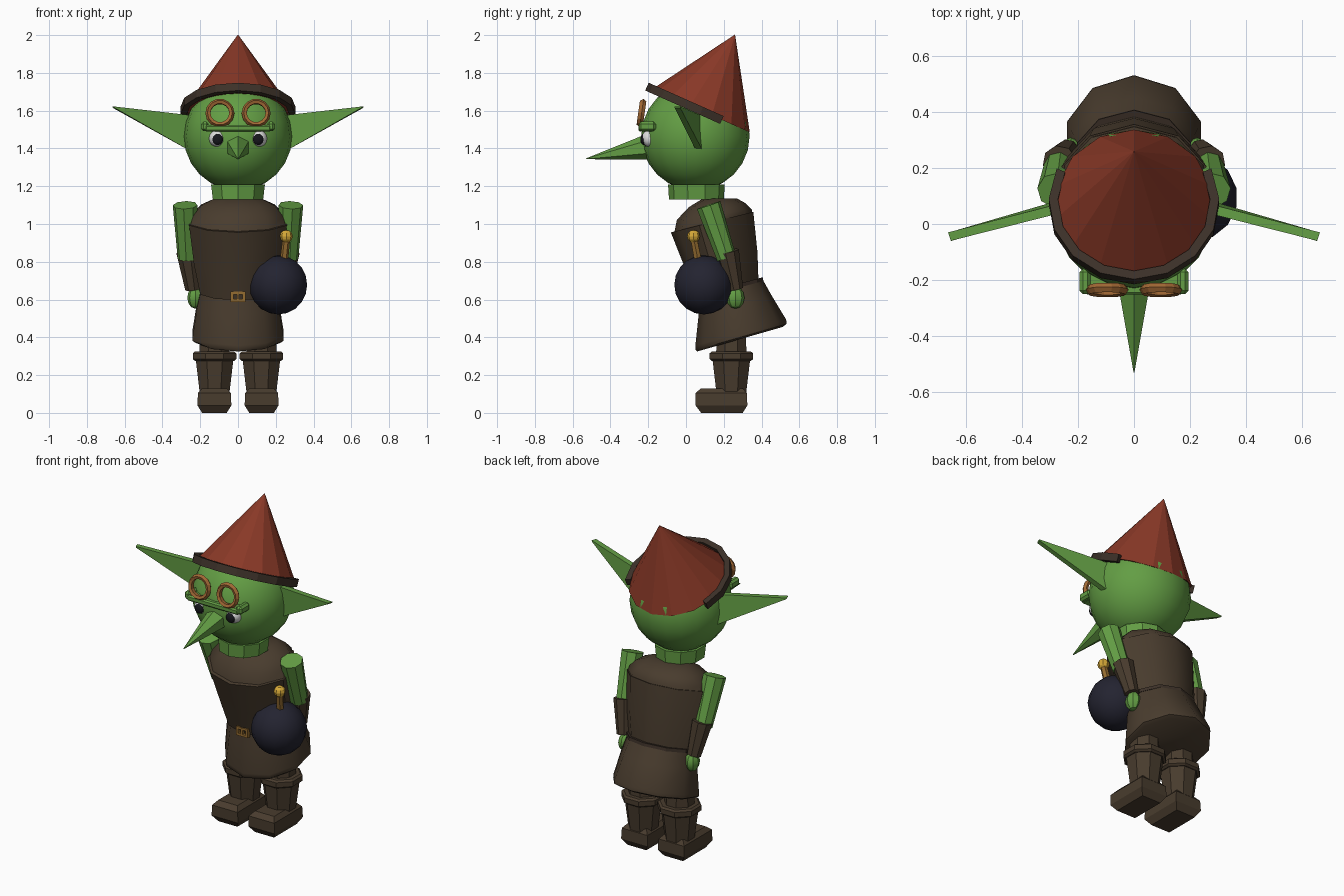
import bpy, bmesh
from math import sin, cos, pi, radians
from mathutils import Vector, Matrix

old = bpy.data.objects.get("Cube")
if old:
    bpy.data.objects.remove(old, do_unlink=True)


def material(name, r, g, b):
    m = bpy.data.materials.new(name)
    m.use_nodes = True
    m.diffuse_color = (r, g, b, 1)
    bsdf = next(n for n in m.node_tree.nodes if n.type == 'BSDF_PRINCIPLED')
    bsdf.inputs["Base Color"].default_value = (r, g, b, 1)
    return m


GREEN = material("green skin", 0.125, 0.34, 0.058)
RED = material("red felt", 0.25, 0.04, 0.02)
BROWN = material("brown leather", 0.066, 0.045, 0.027)
STRAP = material("dark strap", 0.045, 0.03, 0.021)
IRON = material("black iron", 0.017, 0.017, 0.03)
GOLD = material("yellow spark", 0.68, 0.4, 0.04)
BRASS = material("brass", 0.3, 0.15, 0.03)
COPPER = material("copper", 0.36, 0.14, 0.035)
WHITE = material("eye white", 0.72, 0.72, 0.72)
BLACK = material("pupil black", 0.008, 0.008, 0.012)


def finish(name, bm, mat, smooth=None):
    bmesh.ops.recalc_face_normals(bm, faces=bm.faces)
    mesh = bpy.data.meshes.new(name)
    bm.to_mesh(mesh)
    bm.free()
    mesh.materials.append(mat)
    ob = bpy.data.objects.new(name, mesh)
    bpy.context.collection.objects.link(ob)
    if smooth:
        bpy.ops.object.select_all(action='DESELECT')
        ob.select_set(True)
        bpy.context.view_layer.objects.active = ob
        bpy.ops.object.shade_smooth_by_angle(angle=radians(smooth))
    return ob


def skin(name, rings, mat, smooth=None):
    """Bridge a list of point loops and cap both ends."""
    bm = bmesh.new()
    loops = [[bm.verts.new(p) for p in ring] for ring in rings]
    n = len(loops[0])
    for a, b in zip(loops, loops[1:]):
        for i in range(n):
            j = (i + 1) % n
            bm.faces.new((a[i], a[j], b[j], b[i]))
    bm.faces.new(loops[0])
    bm.faces.new(loops[-1])
    return finish(name, bm, mat, smooth)


def ring(y, z, rx, ry, tilt=0, n=10, x=0, turn=0.5):
    """Ellipse around (x, y, z), raised toward the back by tilt degrees."""
    t = radians(tilt)
    pts = []
    for i in range(n):
        a = turn * pi + 2 * pi * i / n
        pts.append((x + rx * cos(a), y + ry * sin(a) * cos(t), z + ry * sin(a) * sin(t)))
    return pts


def tube(name, p, q, r1, r2, mat, n=8, smooth=None):
    p, q = Vector(p), Vector(q)
    bm = bmesh.new()
    place = Matrix.Translation((p + q) / 2) @ (q - p).to_track_quat('Z', 'Y').to_matrix().to_4x4()
    bmesh.ops.create_cone(bm, cap_ends=True, segments=n, radius1=r1, radius2=r2,
                          depth=(q - p).length, matrix=place)
    return finish(name, bm, mat, smooth)


def ball(name, c, r, mat, u=16, v=10, scale=(1, 1, 1), smooth=60):
    bm = bmesh.new()
    bmesh.ops.create_uvsphere(bm, u_segments=u, v_segments=v, radius=r,
                              matrix=Matrix.Translation(c) @ Matrix.Diagonal((*scale, 1)))
    return finish(name, bm, mat, smooth)


def box(name, c, size, mat, bevel=0):
    bm = bmesh.new()
    bmesh.ops.create_cube(bm, matrix=Matrix.Translation(c) @ Matrix.Diagonal((*size, 1)))
    if bevel:
        bmesh.ops.bevel(bm, geom=bm.edges[:], offset=bevel, segments=1, affect='EDGES')
    return finish(name, bm, mat)


# Tunic: shoulders, vest and flared skirt
skin("shoulders", [ring(0.145, 0.99, 0.27, 0.21, 10), ring(0.15, 1.05, 0.25, 0.2, 8),
                   ring(0.165, 1.1, 0.205, 0.15, 4), ring(0.18, 1.135, 0.13, 0.09)], BROWN, 40)
skin("vest", [ring(0.22, 0.64, 0.21, 0.17, 15), ring(0.19, 0.8, 0.245, 0.195, 15),
              ring(0.138, 1.01, 0.272, 0.225, 14)], BROWN, 40)
skin("skirt", [ring(0.285, 0.39, 0.235, 0.235, 16), ring(0.292, 0.402, 0.252, 0.25, 16),
               ring(0.29, 0.425, 0.252, 0.25, 16), ring(0.26, 0.57, 0.228, 0.2, 15),
               ring(0.24, 0.665, 0.205, 0.17, 15)], BROWN, 40)
skin("belt", [ring(0.238, 0.652, 0.214, 0.178, 15), ring(0.235, 0.672, 0.214, 0.178, 15)], STRAP)

# Belt buckle: four bars and a prong
for s in (1, -1):
    box("buckle_side", (s * 0.032, 0.05, 0.615), (0.014, 0.025, 0.055), BRASS)
    box("buckle_bar", (0, 0.05, 0.615 + s * 0.02), (0.07, 0.025, 0.014), BRASS)
box("buckle_prong", (0, 0.045, 0.615), (0.012, 0.02, 0.05), BRASS)

# Neck and head
skin("neck", [ring(0.055, 1.13, 0.14, 0.145, n=10), ring(0.055, 1.21, 0.15, 0.15, n=10)], GREEN)
ball("head", (0, 0.05, 1.465), 0.287, GREEN, 20, 12)
tube("nose", (0, -0.19, 1.41), (0, -0.53, 1.345), 0.07, 0.002, GREEN, 6)
box("brow", (0, -0.21, 1.507), (0.35, 0.085, 0.035), GREEN, 0.008)

for s in (1, -1):
    # Face details
    box("brow_end", (s * 0.175, -0.205, 1.517), (0.04, 0.09, 0.05), GREEN, 0.012)
    ball("eye", (s * 0.108, -0.19, 1.453), 0.046, WHITE, 12, 8)
    ball("pupil", (s * 0.107, -0.225, 1.448), 0.03, BLACK, 10, 6, (1, 0.55, 1))

    # Pointed ear: thin tapered slab swept forward
    base = [(0.2, 0.055, 1.57), (0.2, 0.09, 1.57), (0.25, 0.09, 1.385), (0.25, 0.055, 1.385)]
    tip = [(0.655, -0.06, 1.622), (0.665, -0.03, 1.622), (0.662, -0.03, 1.614), (0.652, -0.06, 1.614)]
    skin("ear", [[(s * x, y, z) for x, y, z in loop] for loop in (base, tip)], GREEN)

    # Goggle ring
    place = Matrix.Translation((s * 0.096, -0.235, 1.587)) @ Matrix.Rotation(radians(-8), 4, 'X')
    hoop = []
    for i in range(15):
        a = 2 * pi * i / 14
        hoop.append([place @ Vector((r * cos(a), y, r * sin(a)))
                     for r, y in ((0.05, -0.012), (0.066, -0.018), (0.077, 0), (0.066, 0.016), (0.05, 0.012))])
    skin("goggle_ring", hoop, COPPER)

    # Arm, sleeve and hand
    tube("upper_arm", (s * 0.28, 0.12, 1.1), (s * 0.268, 0.215, 0.82), 0.066, 0.052, GREEN)
    tube("sleeve", (s * 0.266, 0.22, 0.855), (s * 0.238, 0.262, 0.655), 0.062, 0.042, BROWN)
    ball("hand", (s * 0.226, 0.262, 0.61), 0.053, GREEN, 8, 6, (0.8, 0.9, 1.1), 30)

    # Leg, boot shaft, cuff and foot
    def leg_ring(z, r, y=0.24):
        return ring(y, z, r, r, n=8, x=s * 0.124, turn=0.125)
    skin("leg", [leg_ring(0.3, 0.088), leg_ring(0.46, 0.08)], BROWN)
    skin("boot_shaft", [leg_ring(0.05, 0.078), leg_ring(0.3, 0.11)], BROWN)
    skin("boot_cuff", [leg_ring(0.275, 0.112), leg_ring(0.285, 0.125),
                       leg_ring(0.315, 0.125), leg_ring(0.325, 0.112)], BROWN)
    sole = [(0.06, 0.08), (0.19, 0.08), (0.19, 0.3), (0.06, 0.3)]

    def foot_loop(z, grow, front):
        return [(s * (x + (grow if x > 0.1 else -grow)),
                 front if y < 0.1 else y + grow, z) for x, y in sole]
    skin("boot_foot", [foot_loop(0, 0, 0.08), foot_loop(0.04, 0.025, 0.05),
                       foot_loop(0.105, 0.022, 0.05), foot_loop(0.13, 0, 0.08)], BROWN)

# Tilted hat and goggle strap across its front
slant = Matrix.Rotation(radians(-24), 4, 'X')
foot = Vector((0, 0.08, 1.6))
tube("hat", foot, foot + slant @ Vector((0, 0, 0.44)), 0.282, 0.001, RED, 14)
place = Matrix.Translation((0, 0.075, 1.61)) @ slant
strap = []
for i in range(11):
    a = radians(-90 + (i - 5) * 23)
    strap.append([place @ Vector((r * cos(a), r * sin(a), z))
                  for r, z in ((0.272, -0.03), (0.305, -0.03), (0.305, 0.015), (0.272, 0.015))])
skin("goggle_strap", strap, STRAP)

# Round bomb with fuse and spark
ball("bomb", (0.213, 0.095, 0.678), 0.157, IRON, 14, 10, smooth=40)
tube("fuse", (0.243, 0.065, 0.8), (0.256, 0.042, 0.92), 0.022, 0.02, BRASS, 6)
ball("spark", (0.256, 0.04, 0.935), 0.034, GOLD, 8, 6, smooth=20)
